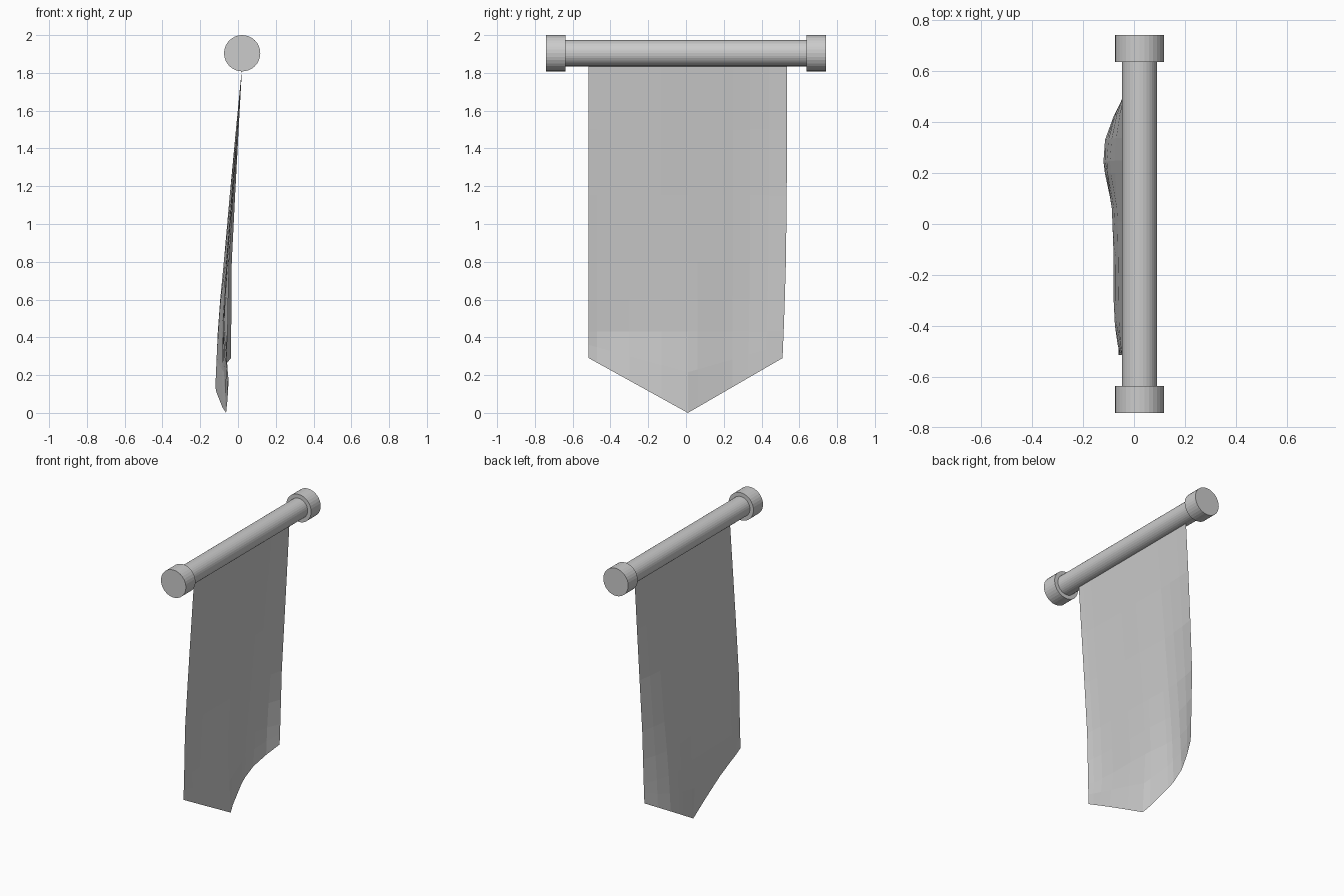
import bpy, bmesh, math

if "Cube" in bpy.data.objects:
    bpy.data.objects.remove(bpy.data.objects["Cube"])

ROD_X, ROD_Z = 0.022, 1.904


def cylinder(name, radius, y0, y1):
    bpy.ops.mesh.primitive_cylinder_add(
        vertices=32, radius=radius, depth=y1 - y0,
        location=(ROD_X, (y0 + y1) / 2, ROD_Z), rotation=(math.pi / 2, 0, 0))
    bpy.context.object.name = name


# Hanging rod and its end caps
cylinder("rod", 0.069, -0.70, 0.70)
cylinder("end_cap_left", 0.096, -0.742, -0.637)
cylinder("end_cap_right", 0.096, 0.637, 0.742)

# Cloth: sideways billow at several heights, sampled across the width
ys = [-.515, -.47, -.40, -.30, -.13, .01, .06, .20, .25, .34, .44, .535]
top = [ROD_X] * len(ys)
mid = [-.047, -.053, -.058, -.060, -.063, -.065, -.067, -.073, -.075, -.070, -.055, -.033]
low = [-.055, -.065, -.075, -.080, -.080, -.085, -.087, -.104, -.107, -.100, -.075, -.036]
hem = [-.060, -.060, -.055, -.050, -.055, -.063, -.082, -.114, -.120, -.114, -.080, -.037]


def blend(a, b, t):
    return [p + (q - p) * t for p, q in zip(a, b)]


# (height, billow, inward pull of the right-hand edge)
rows = [(1.84, top, 0), (1.5, blend(top, mid, .34), 0), (1.15, blend(top, mid, .68), .002),
        (0.8, mid, .006), (0.6, blend(mid, low, .6), .012), (0.43, low, .018)]

bm = bmesh.new()
grid = []
for z, xs, pull in rows:
    grid.append([bm.verts.new((x, y - pull * max(0, y / .535) ** 2, z))
                 for x, y in zip(xs, ys)])
# Pointed hem
hem_row = []
for x, y in zip(hem, ys):
    yy = y - .024 * max(0, (y - .01) / .525) ** 2
    hem_row.append(bm.verts.new((x, yy, .29 * abs(yy - .01) / (.525 if yy < 0 else .501))))
# One row between the folds and the hem
between = [bm.verts.new((a.co + b.co) / 2) for a, b in zip(grid[-1], hem_row)]
grid += [between, hem_row]
for upper, lower in zip(grid, grid[1:]):
    for i in range(len(ys) - 1):
        bm.faces.new((upper[i], lower[i], lower[i + 1], upper[i + 1]))
mesh = bpy.data.meshes.new("banner_cloth")
bm.to_mesh(mesh)
bm.free()
bpy.context.collection.objects.link(bpy.data.objects.new("banner_cloth", mesh))
